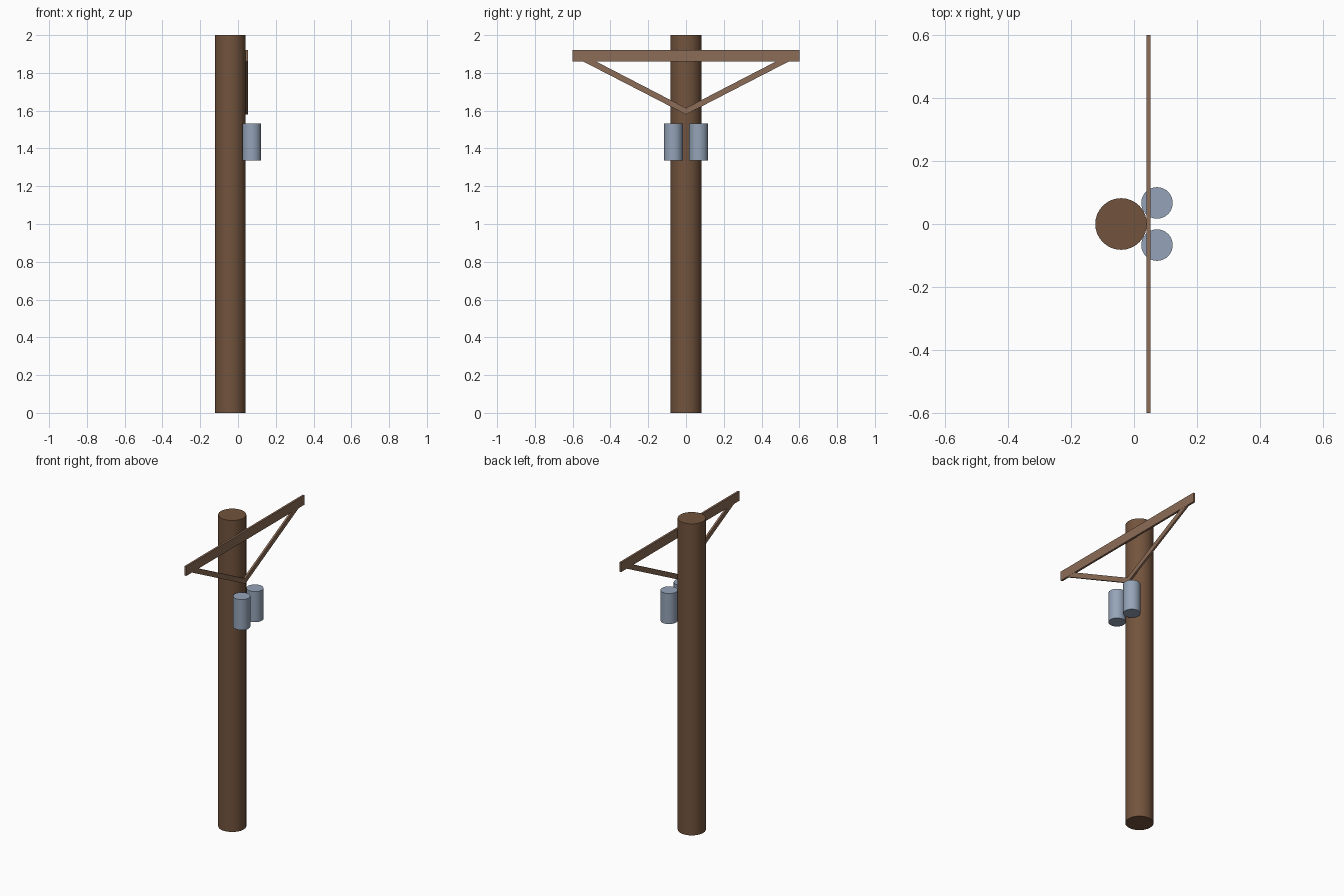
import bpy, bmesh, math

if "Cube" in bpy.data.objects:
    bpy.data.objects.remove(bpy.data.objects["Cube"])


def material(name, rgb):
    m = bpy.data.materials.new(name)
    m.diffuse_color = (*rgb, 1)
    m.use_nodes = True
    m.node_tree.nodes["Principled BSDF"].inputs["Base Color"].default_value = m.diffuse_color
    return m


POLE_WOOD = material("pole_wood", (0.17, 0.088, 0.047))
ARM_WOOD = material("arm_wood", (0.26, 0.15, 0.095))
METAL = material("metal", (0.30, 0.37, 0.48))


def cylinder(name, x, y, z0, z1, radius, mat):
    bpy.ops.mesh.primitive_cylinder_add(vertices=32, radius=radius, depth=z1 - z0,
                                        location=(x, y, (z0 + z1) / 2))
    ob = bpy.context.object
    ob.name = name
    ob.data.materials.append(mat)
    bpy.ops.object.shade_smooth_by_angle(angle=math.radians(40))
    return ob


def plate(name, outline, x0, x1, mat):
    """Extrude a (y, z) outline along x from x0 to x1."""
    bm = bmesh.new()
    face = bm.faces.new([bm.verts.new((x0, y, z)) for y, z in outline])
    new = bmesh.ops.extrude_face_region(bm, geom=[face])["geom"]
    for v in new:
        if isinstance(v, bmesh.types.BMVert):
            v.co.x = x1
    bmesh.ops.recalc_face_normals(bm, faces=bm.faces)
    me = bpy.data.meshes.new(name)
    bm.to_mesh(me)
    bm.free()
    me.materials.append(mat)
    ob = bpy.data.objects.new(name, me)
    bpy.context.collection.objects.link(ob)
    return ob


# Pole
cylinder("pole", -0.041, 0, 0, 2, 0.082, POLE_WOOD)

# Crossarm
plate("crossarm", [(-0.6, 1.86), (0.6, 1.86), (0.6, 1.92), (-0.6, 1.92)],
      0.040, 0.053, ARM_WOOD)

# Diagonal braces, meeting in a V on the pole; tips tuck into the crossarm
for side, s in (("left", -1), ("right", 1)):
    plate("brace_" + side,
          [(0, 1.58), (s * 0.555, 1.866), (s * 0.487, 1.866), (0, 1.614)],
          0.040, 0.052, ARM_WOOD)
    # Transformer cans
    cylinder("transformer_" + side, 0.073, s * 0.067, 1.337, 1.533, 0.05, METAL)
